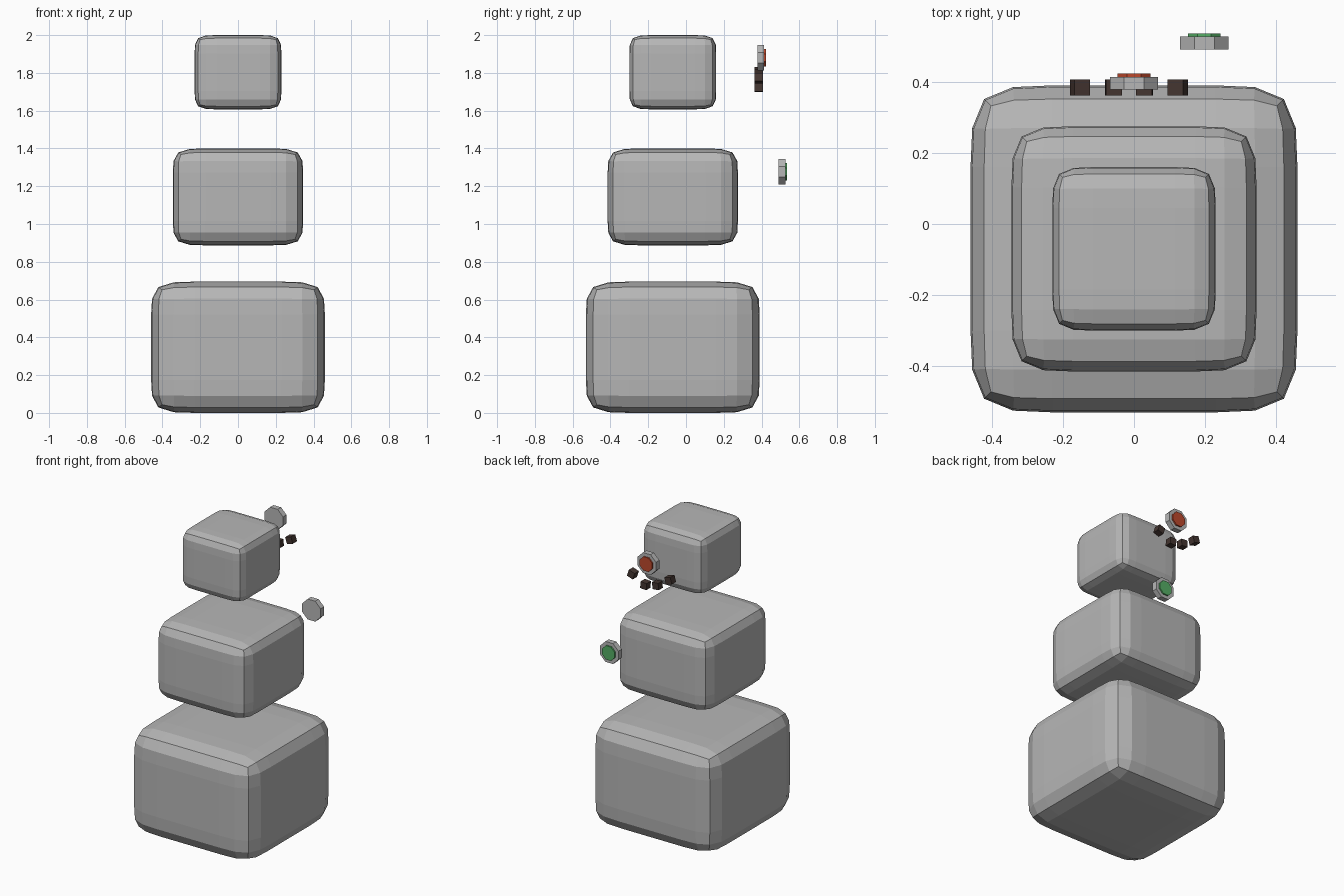
import bpy, bmesh, math
from mathutils import Matrix

if "Cube" in bpy.data.objects:
    bpy.data.objects.remove(bpy.data.objects["Cube"])


def material(name, color):
    m = bpy.data.materials.new(name)
    m.diffuse_color = (*color, 1)
    m.use_nodes = True
    m.node_tree.nodes["Principled BSDF"].inputs["Base Color"].default_value = m.diffuse_color
    return m


GREY = material("stone_grey", (0.47, 0.47, 0.47))
RED = material("button_red", (0.50, 0.065, 0.025))
GREEN = material("button_green", (0.09, 0.42, 0.13))
BROWN = material("coal_brown", (0.058, 0.036, 0.030))


def make_object(name, bm, mat):
    bmesh.ops.recalc_face_normals(bm, faces=bm.faces)
    mesh = bpy.data.meshes.new(name)
    bm.to_mesh(mesh)
    bm.free()
    mesh.materials.append(mat)
    obj = bpy.data.objects.new(name, mesh)
    bpy.context.collection.objects.link(obj)
    return obj


def soft_block(name, half, z0, z1):
    """Block cut into a 4x4 grid per side, with its edges softened once."""
    bm = bmesh.new()
    bmesh.ops.create_cube(bm, size=2)
    bmesh.ops.subdivide_edges(bm, edges=bm.edges[:], cuts=3, use_grid_fill=True)
    bmesh.ops.scale(bm, vec=(half, half, (z1 - z0) / 2), verts=bm.verts)
    bmesh.ops.translate(bm, vec=(0, -0.07, (z0 + z1) / 2), verts=bm.verts)
    obj = make_object(name, bm, GREY)
    sub = obj.modifiers.new("soften", 'SUBSURF')
    sub.levels = sub.render_levels = 1


def octagon(name, x, z, y0, y1, apothem, mat):
    """Eight-sided disc facing the back, flat side up."""
    bm = bmesh.new()
    r = apothem / math.cos(math.pi / 8)
    bmesh.ops.create_cone(bm, cap_ends=True, segments=8, radius1=r, radius2=r,
                          depth=y1 - y0,
                          matrix=Matrix.Translation((x, (y0 + y1) / 2, z))
                          @ Matrix.Rotation(math.pi / 2, 4, 'X')
                          @ Matrix.Rotation(math.pi / 8, 4, 'Z'))
    make_object(name, bm, mat)


# Three stacked, separated blocks
soft_block("lower_body", 0.46, 0.0, 0.695)
soft_block("middle_body", 0.345, 0.887, 1.40)
soft_block("head", 0.23, 1.607, 2.0)

# Floating buttons: grey rim with a thin coloured face
for label, x, z, y, mat in (("upper", 0.0, 1.88, 0.378, RED),
                            ("lower", 0.198, 1.277, 0.491, GREEN)):
    octagon(label + "_button_rim", x, z, y, y + 0.036, 0.068, GREY)
    octagon(label + "_button_face", x, z, y + 0.036, y + 0.045, 0.046, mat)

# Row of small tilted mouth cubes forming a curve
for i, (x, z, tilt) in enumerate(((-0.152, 1.803, 15), (-0.058, 1.743, 4),
                                  (0.03, 1.722, -4), (0.123, 1.772, -18))):
    bm = bmesh.new()
    bmesh.ops.create_cube(bm, size=0.045,
                          matrix=Matrix.Translation((x, 0.384, z))
                          @ Matrix.Rotation(math.radians(tilt), 4, 'Y'))
    make_object(f"mouth_cube_{i + 1}", bm, BROWN)
